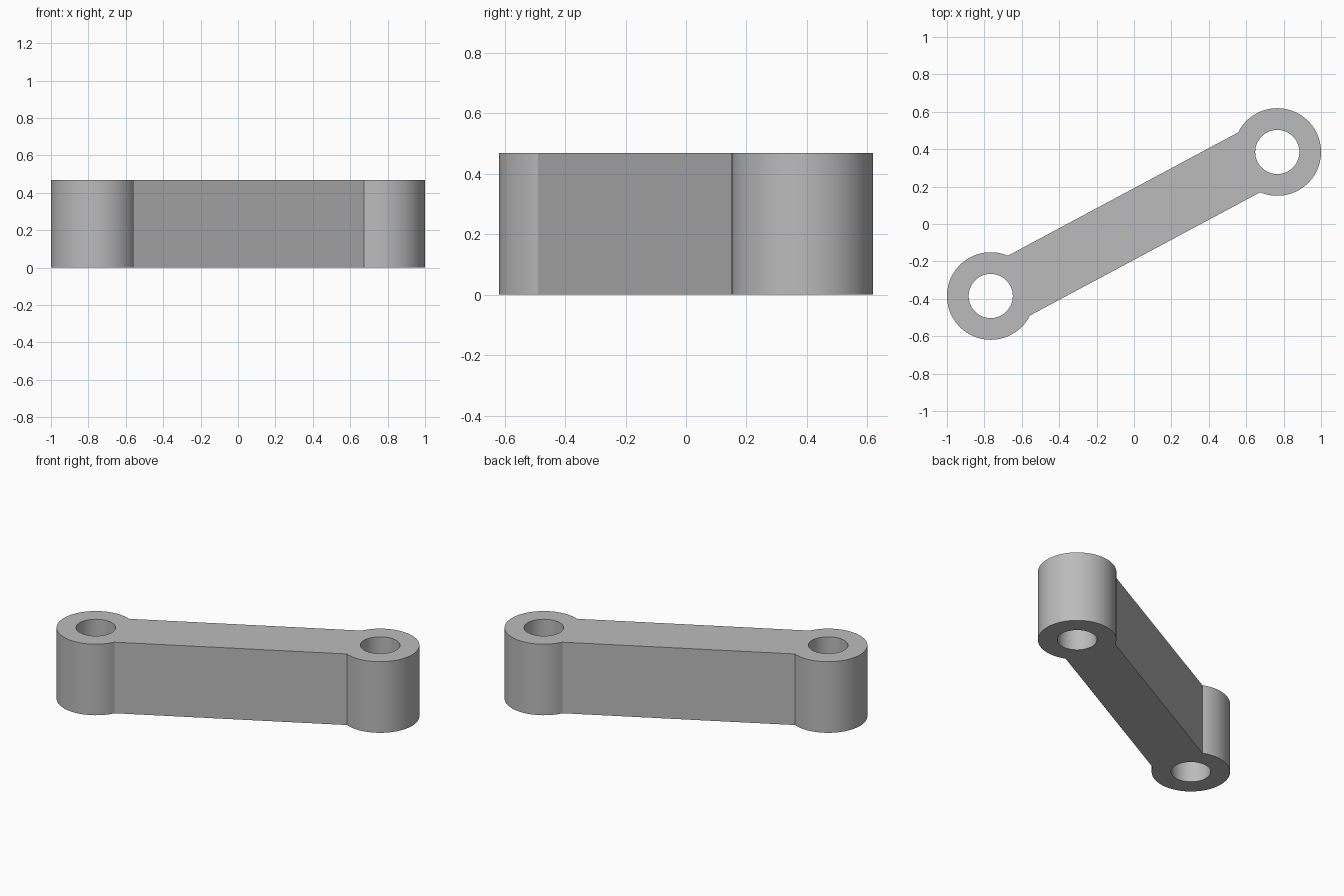
import bpy
import bmesh
from math import cos, sin, radians, pi
from mathutils import Vector

cube = bpy.data.objects.get("Cube")
if cube:
    bpy.data.objects.remove(cube, do_unlink=True)

HEIGHT = 0.468
BOSS = Vector((0.766, 0.385, 0))
BOSS_RADIUS, HOLE_RADIUS = 0.234, 0.118
ARM_START, ARM_END = radians(-113), radians(153.5)  # where the arm meets the boss
STEPS = 72

grey = bpy.data.materials.new("plain_grey")
grey.use_nodes = True
grey.diffuse_color = (0.5, 0.5, 0.5, 1)
grey.node_tree.nodes["Principled BSDF"].inputs["Base Color"].default_value = grey.diffuse_color


def arc(radius, start, end, count):
    """Points on an arc around the boss centre."""
    step = (end - start) / STEPS
    return [BOSS + radius * Vector((cos(start + i * step), sin(start + i * step), 0))
            for i in range(count)]


def add_loop(bm, points):
    verts = [bm.verts.new(p) for p in points]
    for a, b in zip(verts, verts[1:] + verts[:1]):
        bm.edges.new((a, b))


# Plan outline: two boss arcs joined by the straight arm sides, plus two holes
bm = bmesh.new()
boss_arc = arc(BOSS_RADIUS, ARM_START, ARM_END, STEPS + 1)
hole = arc(HOLE_RADIUS, 0, 2 * pi, STEPS)
add_loop(bm, boss_arc + [-p for p in boss_arc])
add_loop(bm, hole)
add_loop(bm, [-p for p in hole])
bmesh.ops.triangle_fill(bm, edges=bm.edges[:], use_beauty=True, normal=(0, 0, 1))

# Raise the plan to full height
raised = bmesh.ops.extrude_face_region(bm, geom=bm.faces[:], use_keep_orig=True)["geom"]
bmesh.ops.translate(bm, vec=(0, 0, HEIGHT),
                    verts=[g for g in raised if isinstance(g, bmesh.types.BMVert)])
bmesh.ops.recalc_face_normals(bm, faces=bm.faces[:])

mesh = bpy.data.meshes.new("link_arm")
bm.to_mesh(mesh)
bm.free()
mesh.materials.append(grey)
link_arm = bpy.data.objects.new("link_arm", mesh)
bpy.context.collection.objects.link(link_arm)

# Smooth round walls, sharp rims and arm corners
bpy.ops.object.select_all(action="DESELECT")
link_arm.select_set(True)
bpy.context.view_layer.objects.active = link_arm
bpy.ops.object.shade_smooth_by_angle(angle=radians(20))
